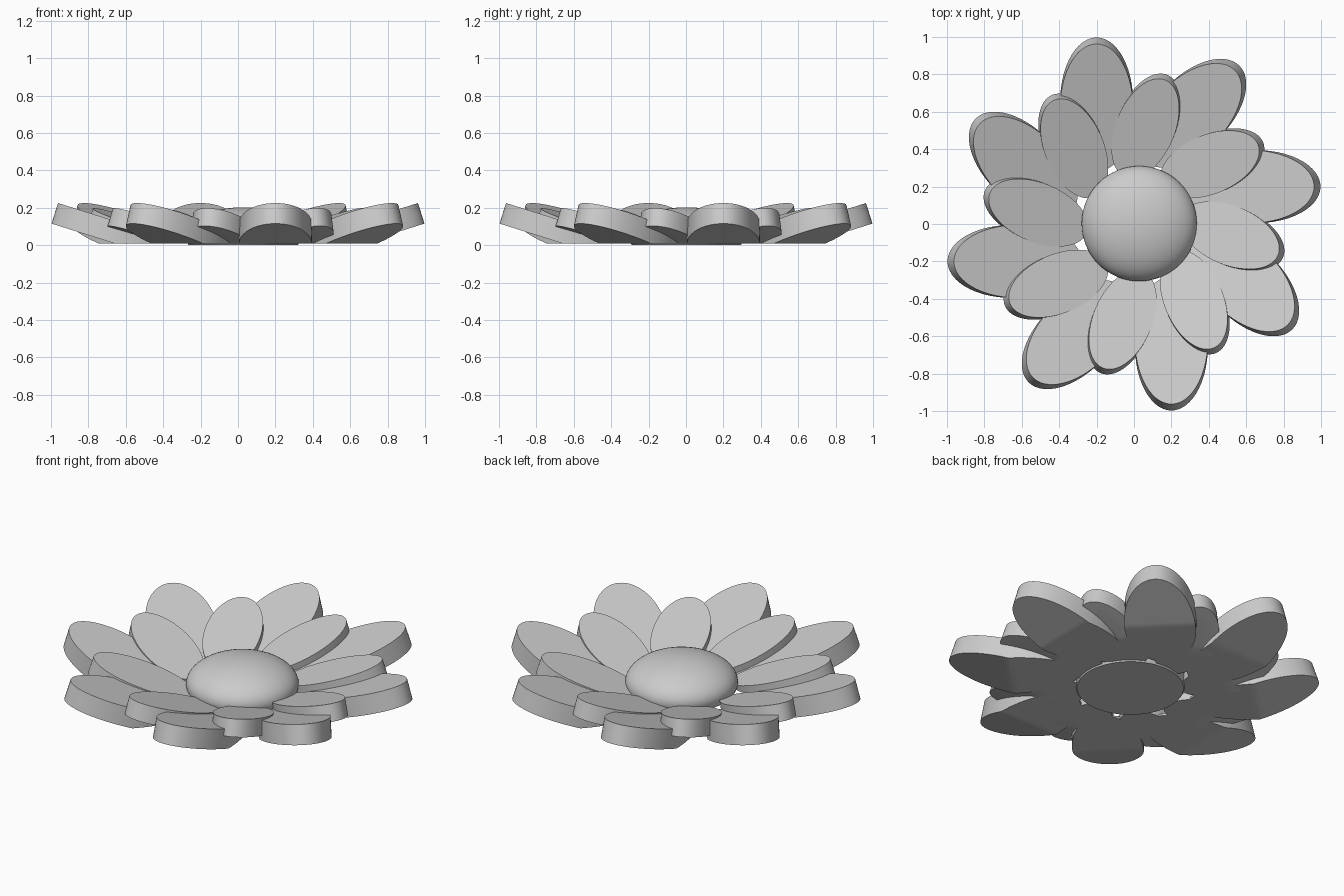
import bpy, bmesh, math
from mathutils import Matrix

cube = bpy.data.objects.get("Cube")
if cube:
    bpy.data.objects.remove(cube, do_unlink=True)

grey = bpy.data.materials.new("plain_grey")
grey.use_nodes = True
colour = (0.6, 0.6, 0.6, 1)
grey.diffuse_color = colour
grey.node_tree.nodes["Principled BSDF"].inputs["Base Color"].default_value = colour


def finish(bm, name, floor):
    """Trim the part flat at the floor height and make it a smooth object."""
    geom = bm.verts[:] + bm.edges[:] + bm.faces[:]
    cut = bmesh.ops.bisect_plane(bm, geom=geom, plane_co=(0, 0, floor),
                                 plane_no=(0, 0, 1), clear_inner=True)
    rim = [e for e in cut["geom_cut"] if isinstance(e, bmesh.types.BMEdge)]
    if rim:
        bmesh.ops.contextual_create(bm, geom=rim)
    bmesh.ops.recalc_face_normals(bm, faces=bm.faces)
    mesh = bpy.data.meshes.new(name)
    bm.to_mesh(mesh)
    bm.free()
    mesh.materials.append(grey)
    obj = bpy.data.objects.new(name, mesh)
    bpy.context.collection.objects.link(obj)
    bpy.ops.object.select_all(action="DESELECT")
    obj.select_set(True)
    bpy.context.view_layer.objects.active = obj
    bpy.ops.object.shade_smooth_by_angle(angle=math.radians(35))


def petal(name, angle, reach, offset, length, width, thick, tilt, height):
    """Thick oval tilted upward, set beside the centre line; height is its bottom centre."""
    bm = bmesh.new()
    bmesh.ops.create_circle(bm, cap_ends=True, segments=72, radius=1)
    bmesh.ops.scale(bm, vec=(length / math.cos(tilt), width, 1), verts=bm.verts)
    grown = bmesh.ops.extrude_face_region(bm, geom=bm.faces[:])
    top = [v for v in grown["geom"] if isinstance(v, bmesh.types.BMVert)]
    bmesh.ops.translate(bm, vec=(0, 0, thick), verts=top)
    place = (Matrix.Rotation(angle, 4, "Z")
             @ Matrix.Translation((reach, offset, height))
             @ Matrix.Rotation(-tilt, 4, "Y"))
    bmesh.ops.transform(bm, matrix=place, verts=bm.verts)
    finish(bm, name, 0.008)


# Two pinwheel rings of eight petals
tilt = math.radians(17.5)
for i in range(8):
    turn = i * math.pi / 4
    petal(f"outer_petal_{i + 1}", turn, 0.655, 0.2, 0.342, 0.195, 0.115, tilt, 0.008)
    petal(f"inner_petal_{i + 1}", turn + math.pi / 8, 0.525, 0.14, 0.28, 0.158,
          0.1, tilt, 0.015)

# Domed flower centre
bm = bmesh.new()
bmesh.ops.create_uvsphere(bm, u_segments=64, v_segments=32, radius=1)
bmesh.ops.scale(bm, vec=(0.308, 0.308, 0.153), verts=bm.verts)
bmesh.ops.translate(bm, vec=(0.028, 0.002, 0.05), verts=bm.verts)
finish(bm, "flower_centre", 0)
